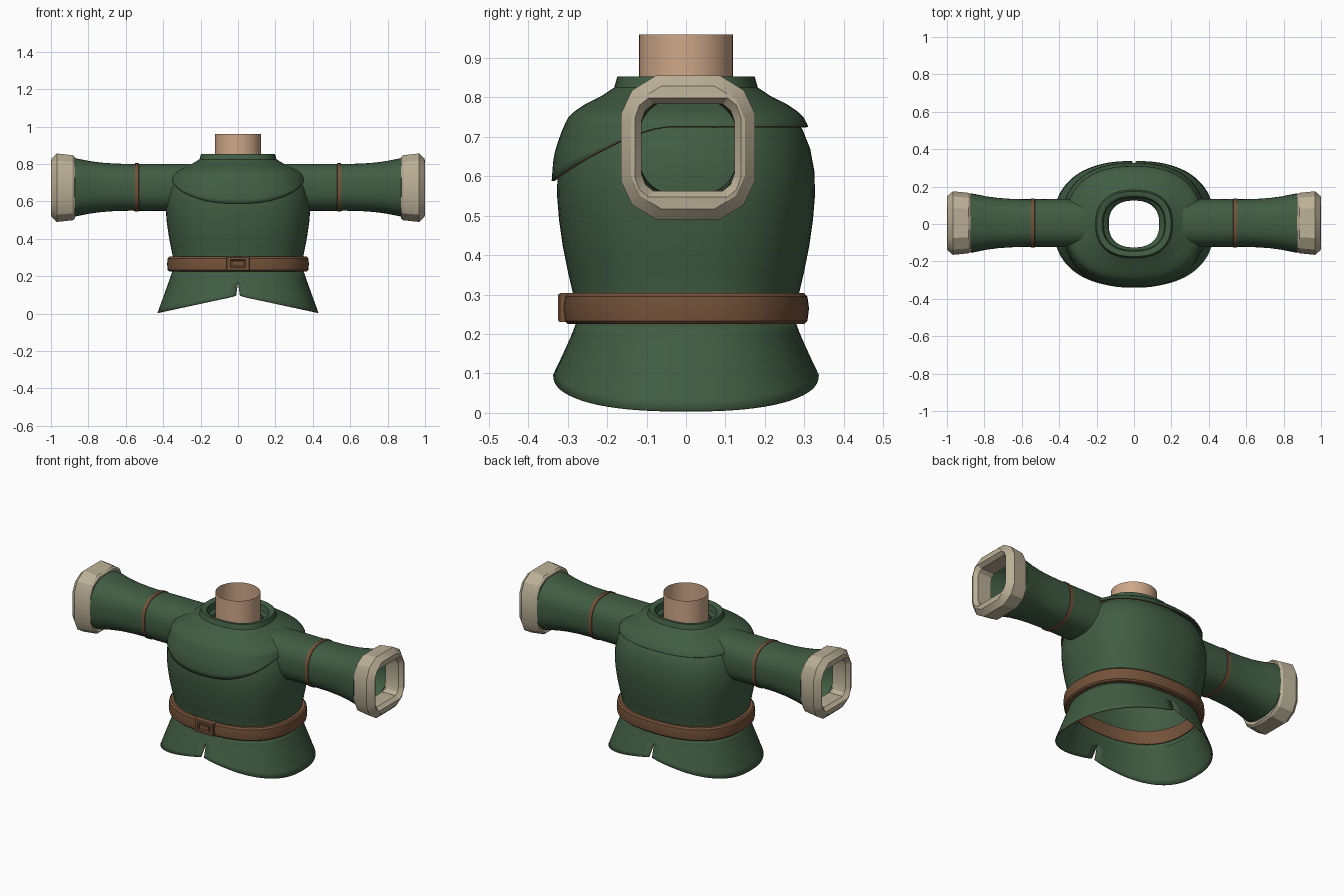
import bpy, bmesh, math

if "Cube" in bpy.data.objects:
    bpy.data.objects.remove(bpy.data.objects["Cube"])

def material(name, rgb):
    m = bpy.data.materials.new(name)
    m.diffuse_color = (*rgb, 1)
    m.use_nodes = True
    m.node_tree.nodes["Principled BSDF"].inputs["Base Color"].default_value = m.diffuse_color
    return m

GREEN = material("green cloth", (0.052, 0.108, 0.056))
BROWN = material("brown leather", (0.175, 0.085, 0.042))
TAN = material("tan cuff", (0.50, 0.435, 0.31))
SKIN = material("skin", (0.62, 0.39, 0.25))

def oval(a, b, n=2.4, count=64, start=0.0, sweep=2 * math.pi, ends=False):
    """Points of a superellipse, seen from above."""
    pts = []
    for i in range(count + (1 if ends else 0)):
        t = start + sweep * i / count
        c, s = math.cos(t), math.sin(t)
        pts.append((a * math.copysign(abs(c) ** (2 / n), c),
                    b * math.copysign(abs(s) ** (2 / n), s)))
    return pts

def loft(name, rings, mats, wrap=True, close=False, angle=35):
    """Skin a list of equal-length point rings."""
    bm = bmesh.new()
    rows = [[bm.verts.new(p) for p in r] for r in rings]
    if close:
        rows.append(rows[0])
    n = len(rings[0])
    for r0, r1 in zip(rows, rows[1:]):
        for i in range(n if wrap else n - 1):
            j = (i + 1) % n
            bm.faces.new((r0[i], r0[j], r1[j], r1[i]))
    bmesh.ops.recalc_face_normals(bm, faces=bm.faces)
    me = bpy.data.meshes.new(name)
    bm.to_mesh(me)
    bm.free()
    ob = bpy.data.objects.new(name, me)
    bpy.context.collection.objects.link(ob)
    for m in mats:
        me.materials.append(m)
    for o in bpy.context.selected_objects:
        o.select_set(False)
    ob.select_set(True)
    bpy.context.view_layer.objects.active = ob
    bpy.ops.object.shade_smooth_by_angle(angle=math.radians(angle))
    return ob

def mirror(ob):
    m = ob.modifiers.new("mirror", 'MIRROR')
    m.merge_threshold = 0.0005
    return ob

def edge_trim(ob, thickness):
    s = ob.modifiers.new("thickness", 'SOLIDIFY')
    s.thickness = thickness
    s.offset = -1
    s.material_offset_rim = 1

def upright(profile, n=2.4, count=64):
    return [[(x, y, z) for x, y in oval(a, b, n, count)] for z, a, b in profile]

def lerp_table(table, z):
    """Interpolate (z, a, b) rows that go downwards."""
    for (z0, a0, b0), (z1, a1, b1) in zip(table, table[1:]):
        if z >= z1:
            t = (z0 - z) / (z0 - z1)
            return a0 + (a1 - a0) * t, b0 + (b1 - b0) * t
    return table[-1][1:]

# torso
loft("torso", upright([
    (0.20, 0.345, 0.278), (0.30, 0.348, 0.286), (0.36, 0.36, 0.30), (0.42, 0.371, 0.312),
    (0.49, 0.381, 0.322), (0.55, 0.386, 0.327), (0.61, 0.384, 0.326), (0.67, 0.370, 0.315),
    (0.72, 0.348, 0.295), (0.76, 0.30, 0.255), (0.79, 0.23, 0.20)]), [GREEN])

# shoulder cape with collar; the hem dips at the front
fall = [(0.735, 0.362, 0.306), (0.70, 0.372, 0.321), (0.65, 0.388, 0.336), (0.585, 0.395, 0.341)]
cape_rings = upright([
    (0.80, 0.135, 0.125), (0.81, 0.162, 0.14), (0.845, 0.168, 0.146), (0.853, 0.18, 0.158),
    (0.853, 0.198, 0.174), (0.825, 0.206, 0.182), (0.805, 0.238, 0.212), (0.785, 0.285, 0.252),
    (0.765, 0.326, 0.282), (0.75, 0.35, 0.298), (0.735, 0.362, 0.306)])
unit = oval(1, 1)
for k in range(1, 7):
    ring = []
    for u, v in unit:
        dip = max(0.0, (-v * 0.335 - 0.05) / 0.285) ** 1.6
        hem = 0.726 - 0.138 * dip
        z = 0.735 + (hem - 0.735) * k / 6
        a, b = lerp_table(fall, z)
        ring.append((u * a, v * b, z))
    cape_rings.append(ring)
edge_trim(loft("shoulder_cape", cape_rings, [GREEN, BROWN]), 0.007)

# skirt half, mirrored, with slits at front and back and a hem that drops to the sides
skirt = []
for k in range(9):
    t = k / 8
    a = 0.352 + 0.078 * t ** 1.1
    b = 0.280 + 0.057 * t ** 1.1
    ring = []
    for i, (x, y) in enumerate(oval(a, b, 2.4, 40, -math.pi / 2, math.pi, True)):
        hem = 0.005 + 0.092 * (1 - min(1, abs(x) / 0.43))
        z = 0.225 + (hem - 0.225) * t
        if i in (0, 40):
            x = 0.010 * max(0.0, (0.17 - z) / 0.07)
        ring.append((max(x, 0), y, z))
    skirt.append(ring)
ob = mirror(loft("skirt", skirt, [GREEN, BROWN], wrap=False))
edge_trim(ob, 0.005)

# belt
loft("belt", upright([
    (0.225, 0.34, 0.275), (0.225, 0.368, 0.299), (0.233, 0.376, 0.308), (0.265, 0.379, 0.312),
    (0.295, 0.376, 0.308), (0.304, 0.368, 0.299), (0.304, 0.34, 0.275)]), [BROWN], close=True)

# buckle: outer frame, recessed field and raised centre plate
def rect(w, h, y):
    return [(x, y, 0.267 + z) for x, z in ((-w, -h), (w, -h), (w, h), (-w, h))]
loft("buckle_frame", [rect(0.062, 0.037, -0.296), rect(0.062, 0.037, -0.319),
                      rect(0.058, 0.033, -0.324), rect(0.040, 0.021, -0.324),
                      rect(0.037, 0.018, -0.315), rect(0.037, 0.018, -0.296)],
     [BROWN], close=True, angle=20)
loft("buckle_plate", [rect(0.03, 0.013, -0.305), rect(0.03, 0.013, -0.321),
                      rect(0.001, 0.001, -0.321)], [BROWN], angle=20)

# sleeves and bands
def sideways(profile, n=2.5):
    return [[(x, 0.005 + u * h * 1.02, 0.675 + v * h) for u, v in oval(1, 1, n, 48)]
            for x, h in profile]
mirror(loft("sleeve", sideways([
    (0.26, 0.126), (0.45, 0.126), (0.58, 0.125), (0.66, 0.127), (0.73, 0.132),
    (0.79, 0.140), (0.84, 0.150), (0.872, 0.156), (0.876, 0.150), (0.90, 0.13)]), [GREEN]))
mirror(loft("sleeve_band", sideways([
    (0.53, 0.124), (0.531, 0.129), (0.551, 0.129), (0.552, 0.124)]), [BROWN], close=True))

# chunky faceted cuffs
def chamfered(corner, x, s):
    q = [(y * s, z * s) for y, z in corner]
    loop = (q + [(y, -z) for y, z in reversed(q)] + [(-y, -z) for y, z in q]
            + [(-y, z) for y, z in reversed(q)])
    return [(x, 0.005 + y, 0.673 + z) for y, z in loop]
outer = [(0.08, 0.183), (0.142, 0.145), (0.17, 0.085)]
hole = [(0.088, 0.110), (0.108, 0.094), (0.118, 0.066)]
mirror(loft("cuff", [chamfered(outer, 0.872, 0.90), chamfered(outer, 0.884, 0.95),
                     chamfered(outer, 0.968, 1.0), chamfered(outer, 0.998, 0.85),
                     chamfered(hole, 1.0, 1.14), chamfered(hole, 0.978, 1.0),
                     chamfered(hole, 0.89, 1.0)], [TAN], close=True, angle=25))

# neck: open tube
loft("neck", upright([(0.79, 0.123, 0.119), (0.96, 0.123, 0.119)], 2.0, 48), [SKIN])
